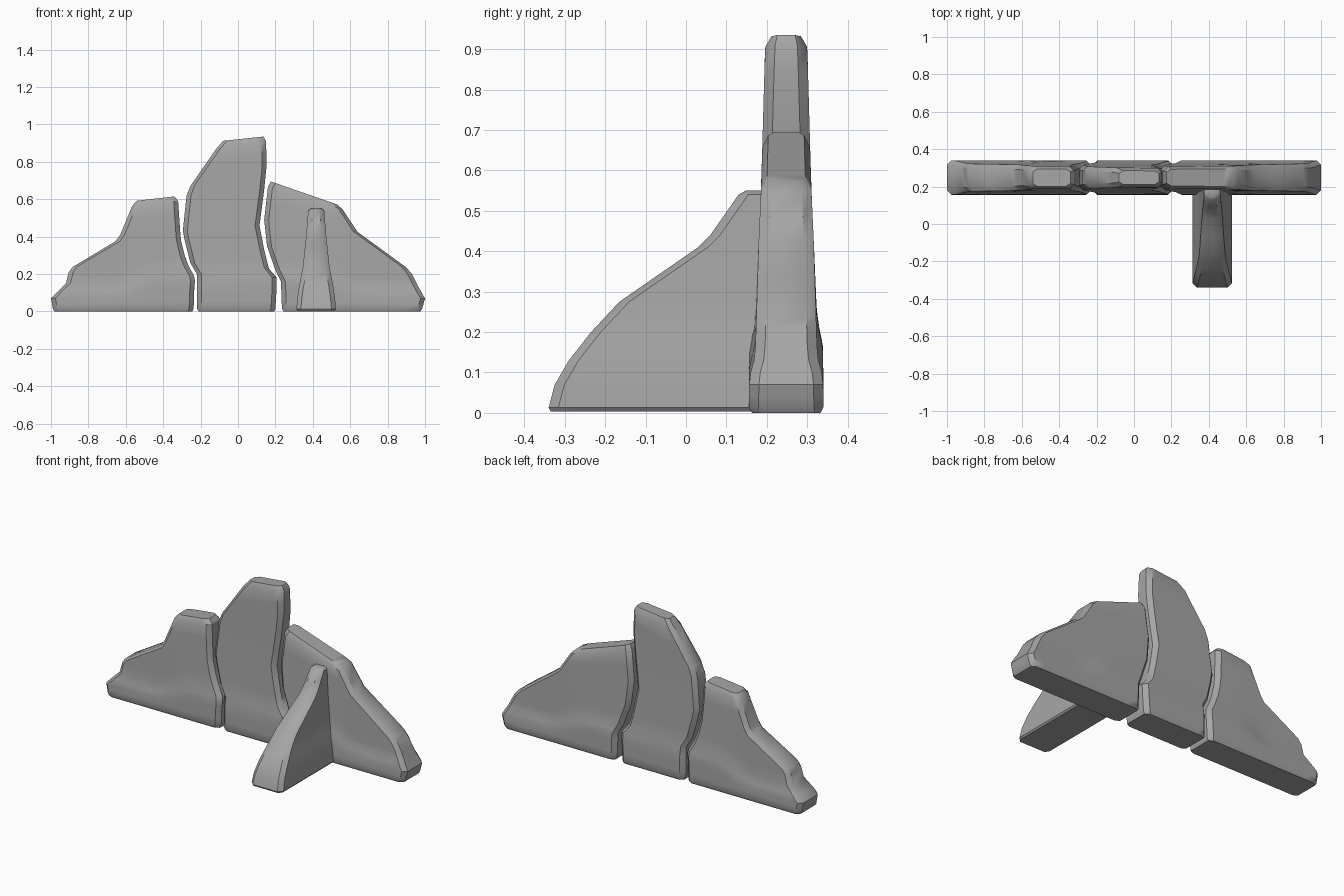
import bpy

COLS = 12     # columns across each slab face
CH = 0.024    # edge chamfer

grey = bpy.data.materials.new("dark_grey")
grey.diffuse_color = (0.38, 0.38, 0.38, 1)


def lerp_table(table, z):
    for (z0, t0), (z1, t1) in zip(table, table[1:]):
        if z <= z1:
            return t0 + (t1 - t0) * max(0, z - z0) / (z1 - z0)
    return table[-1][1]


def refine(rows):
    """Add a middle row between neighbours that are far apart."""
    out = [rows[0]]
    for p, q in zip(rows, rows[1:]):
        if max(q[1] - p[1], q[3] - p[3]) > 0.06:
            out.append(tuple((m + n) / 2 for m, n in zip(p, q)))
        out.append(q)
    return out


def slab(name, rows, thick, centre, along_y=False):
    """Loft rows (a0, z0, a1, z1) into a chamfered slab of varying thickness."""
    verts, faces = [], []
    n = COLS + 2
    rows = refine(rows)
    for i, (a0, z0, a1, z1) in enumerate(rows):
        capped = i in (0, len(rows) - 1)
        w = a1 - a0
        c = min(CH, w * 0.25)
        us = [0] + [(c + (w - 2 * c) * k / (COLS - 1)) / w for k in range(COLS)] + [1]
        for side in (-1, 1):
            for k, u in enumerate(us):
                a, z = a0 + w * u, z0 + (z1 - z0) * u
                t = thick(a, z)
                if k in (0, n - 1):
                    t -= CH if not capped else CH * 0.6
                if capped:
                    t -= 0.008 if i == 0 else 0.014
                b = centre + side * t
                verts.append((b, a, z) if along_y else (a, b, z))
    ring = list(range(n)) + list(range(2 * n - 1, n - 1, -1))
    for r in range(len(rows) - 1):
        o = r * 2 * n
        for p, q in zip(ring, ring[1:] + ring[:1]):
            faces.append((o + p, o + q, o + q + 2 * n, o + p + 2 * n))
    top = (len(rows) - 1) * 2 * n
    for k in range(n - 1):
        faces.append((k, k + n, k + n + 1, k + 1))
        faces.append((top + k, top + k + 1, top + k + n + 1, top + k + n))
    if along_y:
        faces = [f[::-1] for f in faces]
    me = bpy.data.meshes.new(name)
    me.from_pydata(verts, [], faces)
    me.materials.append(grey)
    ob = bpy.data.objects.new(name, me)
    bpy.context.collection.objects.link(ob)
    bpy.context.view_layer.objects.active = ob
    ob.select_set(True)
    bpy.ops.object.shade_smooth_by_angle(angle=0.6)
    ob.select_set(False)


def wall_thick(x, z):
    # thick footing that gets lower toward the outer ends
    h = lerp_table([(0.48, 0.17), (0.62, 0.09)], abs(x))
    return lerp_table([(0, 0.093), (h, 0.091), (h + 0.05, 0.077), (0.43, 0.068),
                       (0.56, 0.062), (0.88, 0.053), (0.94, 0.05)], z)


def fin_thick(y, z):
    return lerp_table([(0, 0.107), (0.1, 0.098), (0.24, 0.071),
                       (0.4, 0.054), (0.55, 0.042)], z)


# Left wall slab
slab("left_wall", [
    (-0.98, 0.0, -0.245, 0.0), (-0.99, 0.015, -0.237, 0.015),
    (-1.0, 0.07, -0.235, 0.10), (-0.965, 0.105, -0.23, 0.165),
    (-0.92, 0.15, -0.235, 0.19), (-0.905, 0.21, -0.265, 0.245),
    (-0.885, 0.237, -0.285, 0.30), (-0.655, 0.375, -0.305, 0.38),
    (-0.63, 0.41, -0.31, 0.44), (-0.565, 0.565, -0.32, 0.59),
    (-0.54, 0.592, -0.34, 0.615)], wall_thick, 0.248)

# Tall middle slab
slab("middle_wall", [
    (-0.21, 0.0, 0.195, 0.0), (-0.22, 0.015, 0.20, 0.015),
    (-0.22, 0.10, 0.205, 0.10), (-0.22, 0.20, 0.207, 0.18),
    (-0.255, 0.26, 0.165, 0.23), (-0.285, 0.38, 0.14, 0.33),
    (-0.295, 0.43, 0.115, 0.46), (-0.275, 0.62, 0.14, 0.65),
    (-0.255, 0.67, 0.153, 0.78), (-0.12, 0.865, 0.15, 0.91),
    (-0.08, 0.912, 0.135, 0.935)], wall_thick, 0.248)

# Right wall slab
slab("right_wall", [
    (0.245, 0.0, 0.975, 0.0), (0.235, 0.015, 0.985, 0.015),
    (0.232, 0.09, 1.0, 0.07), (0.23, 0.16, 0.965, 0.13),
    (0.20, 0.22, 0.93, 0.20), (0.155, 0.35, 0.90, 0.235),
    (0.14, 0.49, 0.64, 0.425), (0.16, 0.665, 0.56, 0.545),
    (0.175, 0.695, 0.53, 0.572)], wall_thick, 0.248)

# Buttress fin in front of the right slab
slab("buttress", [
    (-0.335, 0.004, 0.24, 0.004), (-0.34, 0.013, 0.24, 0.013),
    (-0.325, 0.07, 0.24, 0.07), (-0.29, 0.13, 0.24, 0.13),
    (-0.235, 0.20, 0.24, 0.20), (-0.165, 0.275, 0.24, 0.275),
    (0.03, 0.41, 0.24, 0.41), (0.06, 0.44, 0.24, 0.44),
    (0.13, 0.54, 0.23, 0.54), (0.148, 0.55, 0.22, 0.55)],
    fin_thick, 0.418, along_y=True)
